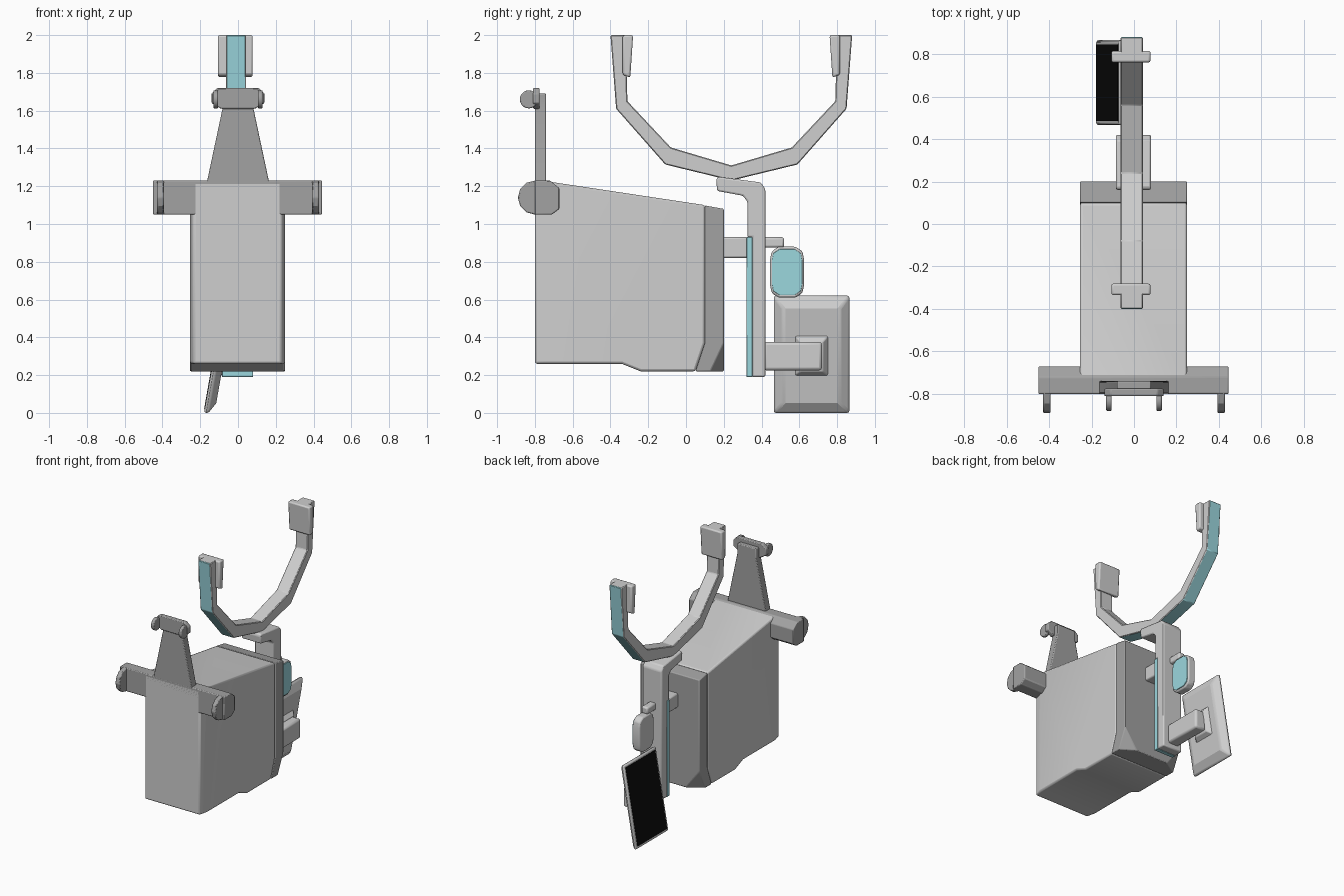
import bpy, bmesh, math
from mathutils import Vector, Matrix

cube = bpy.data.objects.get("Cube")
if cube:
    bpy.data.objects.remove(cube, do_unlink=True)


def material(name, rgb):
    m = bpy.data.materials.new(name)
    m.use_nodes = True
    m.diffuse_color = (*rgb, 1)
    bsdf = next(n for n in m.node_tree.nodes if n.type == 'BSDF_PRINCIPLED')
    bsdf.inputs["Base Color"].default_value = (*rgb, 1)
    return m


LIGHT = material("light grey", (0.62, 0.62, 0.62))
DARK = material("mid grey", (0.36, 0.36, 0.36))
CYAN = material("pale cyan", (0.33, 0.68, 0.73))
BLACK = material("screen black", (0.004, 0.004, 0.004))


def finish(name, bm, mats, bevel=0.0, segments=2):
    bmesh.ops.recalc_face_normals(bm, faces=bm.faces)
    mesh = bpy.data.meshes.new(name)
    bm.to_mesh(mesh)
    bm.free()
    ob = bpy.data.objects.new(name, mesh)
    bpy.context.collection.objects.link(ob)
    for m in mats:
        mesh.materials.append(m)
    if bevel:
        mod = ob.modifiers.new("Bevel", 'BEVEL')
        mod.width, mod.segments = bevel, segments
        mod.limit_method = 'ANGLE'
    bpy.ops.object.select_all(action='DESELECT')
    ob.select_set(True)
    bpy.context.view_layer.objects.active = ob
    bpy.ops.object.shade_smooth_by_angle(angle=math.radians(28))
    return ob


def prism_mesh(profile, a, b, axis='x', accent=0):
    """Extrude a profile (y,z for axis x; x,z for axis y); the first edges may take the accent."""
    bm = bmesh.new()
    place = (lambda p, t: (t, p[0], p[1])) if axis == 'x' else (lambda p, t: (p[0], t, p[1]))
    near = [bm.verts.new(place(p, a)) for p in profile]
    far = [bm.verts.new(place(p, b)) for p in profile]
    bm.faces.new(near)
    bm.faces.new(far[::-1])
    n = len(profile)
    for i in range(n):
        j = (i + 1) % n
        f = bm.faces.new((near[i], far[i], far[j], near[j]))
        f.material_index = 1 if i < accent else 0
    return bm


def prism(name, profile, a, b, mat, axis='x', bevel=0.0, segments=2):
    return finish(name, prism_mesh(profile, a, b, axis), [mat], bevel, segments)


def box(name, x, y, z, mat, bevel=0.0, segments=2):
    return prism(name, [(y[0], z[0]), (y[1], z[0]), (y[1], z[1]), (y[0], z[1])],
                 x[0], x[1], mat, 'x', bevel, segments)


# main cabinet, slightly narrower at its front edge
bm = prism_mesh([(-0.8, 0.26), (-0.34, 0.26), (-0.24, 0.22), (0.05, 0.22), (0.1, 0.37),
                 (0.1, 1.1), (-0.73, 1.225), (-0.8, 1.225)], -0.255, 0.25)
bmesh.ops.bisect_plane(bm, geom=bm.verts[:] + bm.edges[:] + bm.faces[:],
                       plane_co=(0, -0.73, 0), plane_no=(0, 1, 0))
for v in bm.verts:
    if v.co.y < -0.75:
        v.co.x *= 0.93
finish("cabinet", bm, [LIGHT], 0.012)

# rear cover with its lower corners cut away
bm = prism_mesh([(0.1, 0.37), (0.05, 0.22), (0.2, 0.22), (0.2, 1.08), (0.1, 1.098)], -0.255, 0.25)
for s in (-1, 1):
    a, b, c = Vector((s * 0.25, 0.2, 0.37)), Vector((s * 0.25, 0.13, 0.22)), Vector((s * 0.14, 0.2, 0.22))
    normal = (b - a).cross(c - a)
    if normal.y < 0:
        normal.negate()
    cut = bmesh.ops.bisect_plane(bm, geom=bm.verts[:] + bm.edges[:] + bm.faces[:],
                                 plane_co=a, plane_no=normal, clear_outer=True)
    edges = [e for e in cut["geom_cut"] if isinstance(e, bmesh.types.BMEdge)]
    bmesh.ops.holes_fill(bm, edges=edges)
finish("rear_cover", bm, [DARK], 0.006)

# front bracket: cross bar, tapered upright and head
prism("cross_bar", [(-0.8, 1.05), (-0.71, 1.05), (-0.67, 1.08), (-0.67, 1.19), (-0.72, 1.23), (-0.8, 1.23)],
      -0.45, 0.445, DARK, bevel=0.006)
prism("upright", [(-0.165, 1.22), (0.165, 1.22), (0.08, 1.62), (0.08, 1.69), (-0.08, 1.69), (-0.08, 1.62)],
      -0.8, -0.74, DARK, 'y', 0.006)
prism("upright_head", [(-0.09, 1.61), (0.09, 1.61), (0.14, 1.64), (0.14, 1.69), (0.11, 1.72),
                       (-0.11, 1.72), (-0.14, 1.69), (-0.14, 1.64)], -0.81, -0.775, DARK, 'y', 0.006)


def disc(name, x, y, z, radius, half, sides):
    ring = [(y + radius * math.cos(math.tau * i / sides), z + radius * math.sin(math.tau * i / sides))
            for i in range(sides)]
    prism(name, ring, x - half, x + half, DARK, bevel=0.006)


for side, s in (("left", 1), ("right", -1)):
    disc(side + "_bar_grip", s * 0.41, -0.8, 1.14, 0.09, 0.018, 12)
    disc(side + "_head_grip", s * 0.118, -0.832, 1.66, 0.048, 0.013, 20)

# curved arm: outer faces carry the accent colour
outer = [(-0.4, 2.0), (-0.37, 1.61), (-0.11, 1.315), (0.24, 1.23), (0.59, 1.315), (0.85, 1.61), (0.88, 2.0)]
inner = [(0.8, 2.0), (0.79, 1.65), (0.56, 1.405), (0.24, 1.31), (-0.08, 1.405), (-0.31, 1.65), (-0.32, 2.0)]
finish("curved_arm", prism_mesh(outer + inner, -0.063, 0.042, accent=len(outer) - 1), [LIGHT, CYAN], 0.005, 1)
for side, s in (("front", -1), ("back", 1)):
    pad = [(0.24 + s * d, z) for d, z in ((0.535, 1.775), (0.575, 1.79), (0.575, 2.0), (0.52, 2.0))]
    prism(side + "_arm_pad", pad, -0.107, 0.078, LIGHT, bevel=0.01)

# column with a head that carries the arm
prism("column", [(0.35, 0.19), (0.42, 0.19), (0.42, 1.185), (0.395, 1.22), (0.17, 1.25), (0.16, 1.235),
                 (0.165, 1.175), (0.3, 1.15), (0.325, 1.12), (0.325, 0.93), (0.35, 0.93)],
      -0.085, 0.08, LIGHT, bevel=0.012)
box("column_stripe", (-0.085, 0.08), (0.32, 0.352), (0.19, 0.93), CYAN, 0.003)
box("cabinet_bridge", (-0.07, 0.06), (0.19, 0.33), (0.82, 0.93), LIGHT, 0.01)

# control handle behind the column
box("handle_bracket", (-0.035, 0.02), (0.41, 0.52), (0.875, 0.93), LIGHT, 0.012)
w, h = 0.09, 0.135


def rounded(k):
    pts = [(0.5, 1), (0.9, 0.82), (1, 0.5)]
    quarter = pts + [(y, -z) for y, z in pts[::-1]]
    return [(0.535 + y * w * k, 0.745 + z * h * k) for y, z in quarter + [(-y, -z) for y, z in quarter]]


prism("control_handle", rounded(1), -0.04, 0.022, LIGHT, bevel=0.01)
prism("control_panel", rounded(0.9), 0.02, 0.028, CYAN, bevel=0.002)

# swing arm and tilted display, whose screen faces the right
box("display_arm", (-0.055, 0.035), (0.41, 0.72), (0.225, 0.375), LIGHT, 0.015)


def tilted_frustum(name, layers, mat, bevel):
    """Stack rectangles (offset, half width, half height) and lean them with the display."""
    bm = bmesh.new()
    rings = [[bm.verts.new((x, sy * hy, sz * hz)) for sy, sz in ((-1, -1), (1, -1), (1, 1), (-1, 1))]
             for x, hy, hz in layers]
    bm.faces.new(rings[0])
    bm.faces.new(rings[-1])
    for a, b in zip(rings, rings[1:]):
        for i in range(4):
            j = (i + 1) % 4
            bm.faces.new((a[i], a[j], b[j], b[i]))
    lean = Matrix.Translation((-0.125, 0.665, 0.312)) @ Matrix.Rotation(math.radians(10), 4, 'Y')
    bmesh.ops.transform(bm, matrix=lean, verts=bm.verts)
    return finish(name, bm, [mat], bevel)


tilted_frustum("display_case", [(0, 0.2, 0.315), (0.022, 0.2, 0.315), (0.055, 0.15, 0.255)], LIGHT, 0.012)
tilted_frustum("display_mount", [(0.05, 0.09, 0.11), (0.085, 0.06, 0.08)], LIGHT, 0.006)
tilted_frustum("screen", [(-0.003, 0.18, 0.295), (0.002, 0.18, 0.295)], BLACK, 0)
